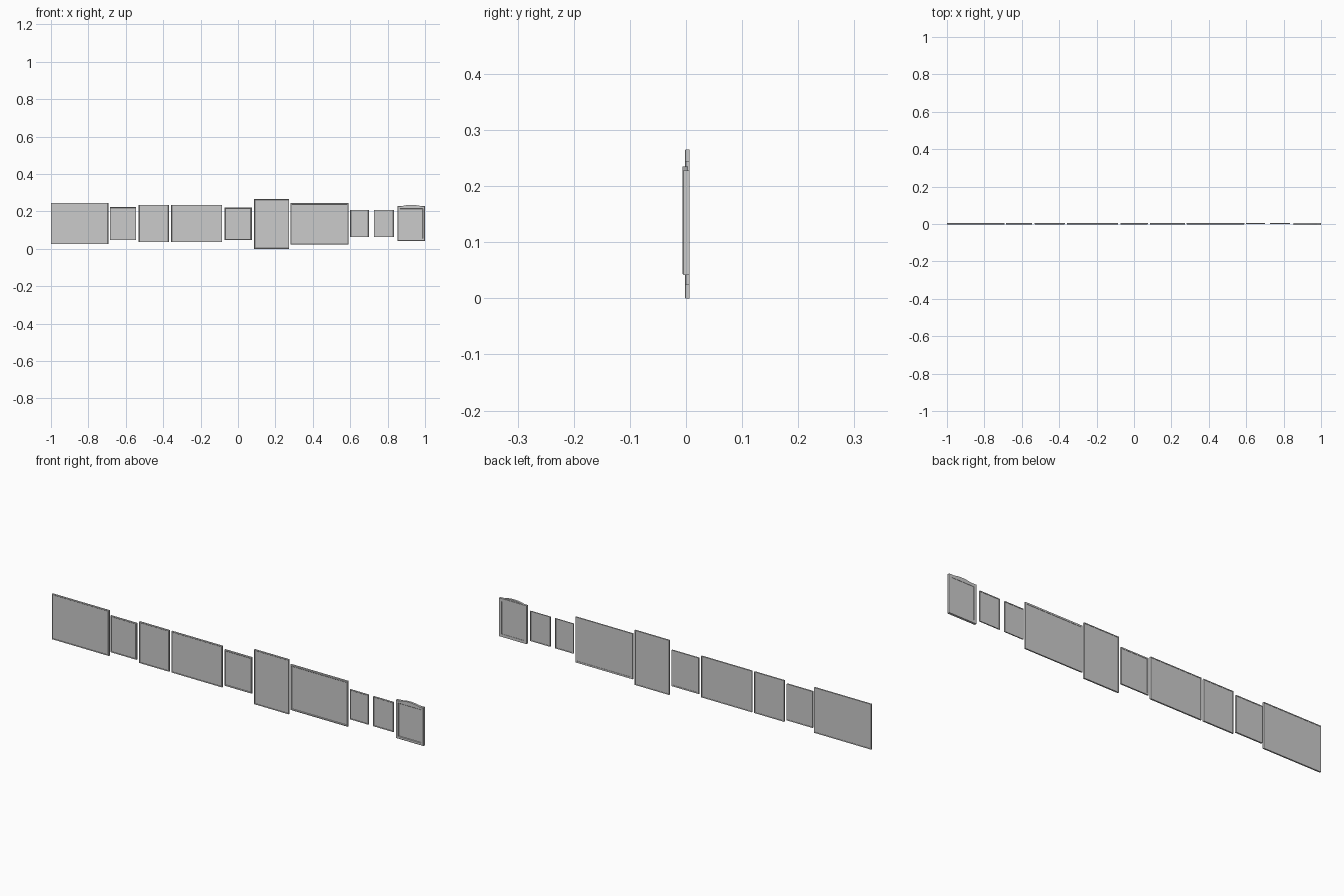
import bpy, bmesh, math

if "Cube" in bpy.data.objects:
    bpy.data.objects.remove(bpy.data.objects["Cube"])

BACK = 0.0065


def finish(name, bm):
    bmesh.ops.recalc_face_normals(bm, faces=bm.faces[:])
    me = bpy.data.meshes.new(name)
    bm.to_mesh(me)
    bm.free()
    ob = bpy.data.objects.new(name, me)
    bpy.context.collection.objects.link(ob)
    return ob


def moulding(name, x0, x1, z0, z1, profile):
    """Sweep a closed (inset, y) profile round a rectangle with mitred corners."""
    bm = bmesh.new()
    rings = [[bm.verts.new((x, y, z)) for x, z in
              ((x0 + d, z0 + d), (x1 - d, z0 + d), (x1 - d, z1 - d), (x0 + d, z1 - d))]
             for d, y in profile]
    for i, a in enumerate(rings):
        b = rings[(i + 1) % len(rings)]
        for k in range(4):
            n = (k + 1) % 4
            bm.faces.new((a[k], a[n], b[n], b[k]))
    return finish(name, bm)


def prism(name, pts, y0, y1):
    """Extrude an (x, z) outline from y0 to y1."""
    bm = bmesh.new()
    f = bm.faces.new([bm.verts.new((x, y0, z)) for x, z in pts])
    r = bmesh.ops.extrude_face_region(bm, geom=[f])
    vs = [v for v in r["geom"] if isinstance(v, bmesh.types.BMVert)]
    bmesh.ops.translate(bm, verts=vs, vec=(0, y1 - y0, 0))
    return finish(name, bm)


# Picture frames: x0, x1, z0, z1, rim width, front y
frames = [
    (-1.0, -0.693, 0.025, 0.245, 0.004, -0.002),
    (-0.685, -0.545, 0.046, 0.223, 0.004, -0.002),
    (-0.531, -0.37, 0.035, 0.235, 0.004, -0.002),
    (-0.358, -0.085, 0.035, 0.235, 0.004, -0.002),
    (-0.073, 0.074, 0.047, 0.222, 0.006, -0.002),
    (0.086, 0.273, 0.0, 0.265, 0.004, -0.002),
    (0.282, 0.59, 0.024, 0.245, 0.008, -0.002),
    (0.60, 0.70, 0.063, 0.208, 0.004, 0.0),
    (0.726, 0.834, 0.063, 0.208, 0.004, 0.0),
    (0.853, 1.0, 0.042, 0.228, 0.014, -0.0065),
]
for i, (x0, x1, z0, z1, w, front) in enumerate(frames, 1):
    bev = min(0.002, w * 0.3)
    # moulded rim
    moulding(f"frame_{i}", x0, x1, z0, z1,
             [(0, BACK), (0, front + bev), (bev, front), (w - bev, front),
              (w, front + bev), (w, BACK)])
    # picture panel, slightly recessed
    e = w * 0.9
    prism(f"picture_{i}", [(x0 + e, z0 + e), (x1 - e, z0 + e),
                           (x1 - e, z1 - e), (x0 + e, z1 - e)], front + 0.0025, BACK - 0.0015)

# Low arched crest on the last frame
x0, x1, z1 = 0.853, 1.0, 0.228
cx, half = (x0 + x1) / 2, 0.055
pts = [(cx + half * math.cos(math.pi * t / 12),
        z1 - 0.001 + 0.008 * math.sin(math.pi * t / 12) ** 2) for t in range(13)]
prism("frame_crest", [(cx - half, z1 - 0.006), (cx + half, z1 - 0.006)] + pts, -0.0065, 0.004)
